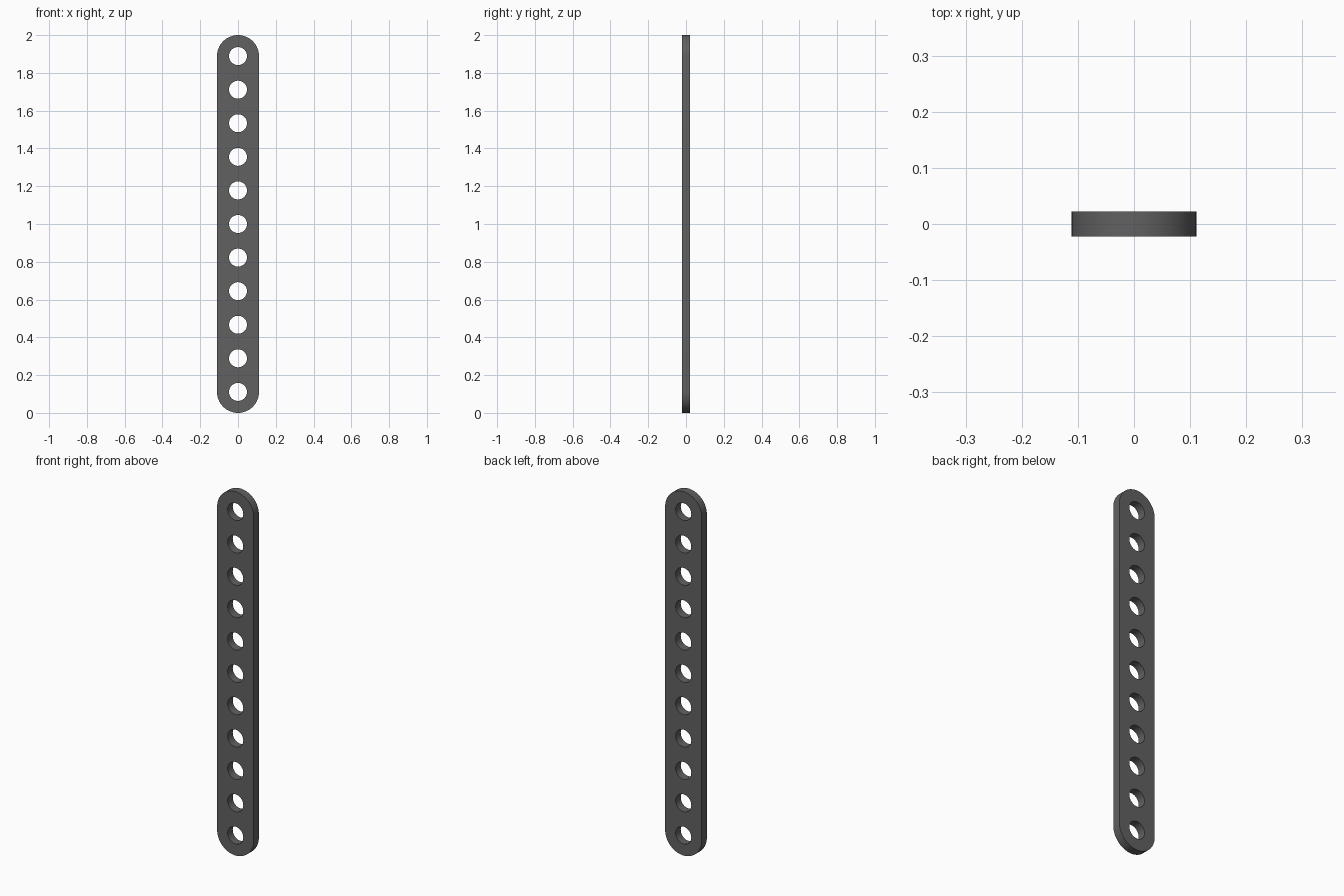
import bpy, bmesh
from math import sin, cos, pi
from mathutils import Vector

if "Cube" in bpy.data.objects:
    bpy.data.objects.remove(bpy.data.objects["Cube"])

U = 2 / 90                       # one design unit: the bar is 90 units long
R, HOLE, PITCH, THICK = 5 * U, 2.14 * U, 8 * U, 2 * U
COUNT = 11
TOP = R + PITCH * (COUNT - 1)


def arc(cz, r, start, sweep, n):
    return [(r * cos(start + sweep * i / n), cz + r * sin(start + sweep * i / n))
            for i in range(n + 1)]


def add_loop(bm, pts):
    vs = [bm.verts.new((x, -THICK / 2, z)) for x, z in pts]
    return [bm.edges.new((v, vs[(i + 1) % len(vs)])) for i, v in enumerate(vs)]


bm = bmesh.new()
# rounded outline
edges = add_loop(bm, arc(TOP, R, 0, pi, 32) + arc(R, R, pi, pi, 32))
# row of round holes
for i in range(COUNT):
    edges += add_loop(bm, arc(R + i * PITCH, HOLE, 0, 2 * pi, 48)[:-1])
# front face, then thickness
bmesh.ops.triangle_fill(bm, edges=edges, use_beauty=True, normal=Vector((0, -1, 0)))
ext = bmesh.ops.extrude_face_region(bm, geom=bm.faces[:], use_keep_orig=True)
verts = [g for g in ext["geom"] if isinstance(g, bmesh.types.BMVert)]
bmesh.ops.translate(bm, vec=(0, THICK, 0), verts=verts)
bmesh.ops.recalc_face_normals(bm, faces=bm.faces[:])

mesh = bpy.data.meshes.new("perforated_bar")
bm.to_mesh(mesh)
bm.free()
bar = bpy.data.objects.new("perforated_bar", mesh)
bpy.context.collection.objects.link(bar)

# dark grey finish
mat = bpy.data.materials.new("dark_grey")
mat.diffuse_color = (0.12, 0.12, 0.12, 1)
mat.use_nodes = True
mat.node_tree.nodes["Principled BSDF"].inputs["Base Color"].default_value = mat.diffuse_color
mesh.materials.append(mat)

bpy.context.view_layer.objects.active = bar
bar.select_set(True)
bpy.ops.object.shade_smooth_by_angle()
